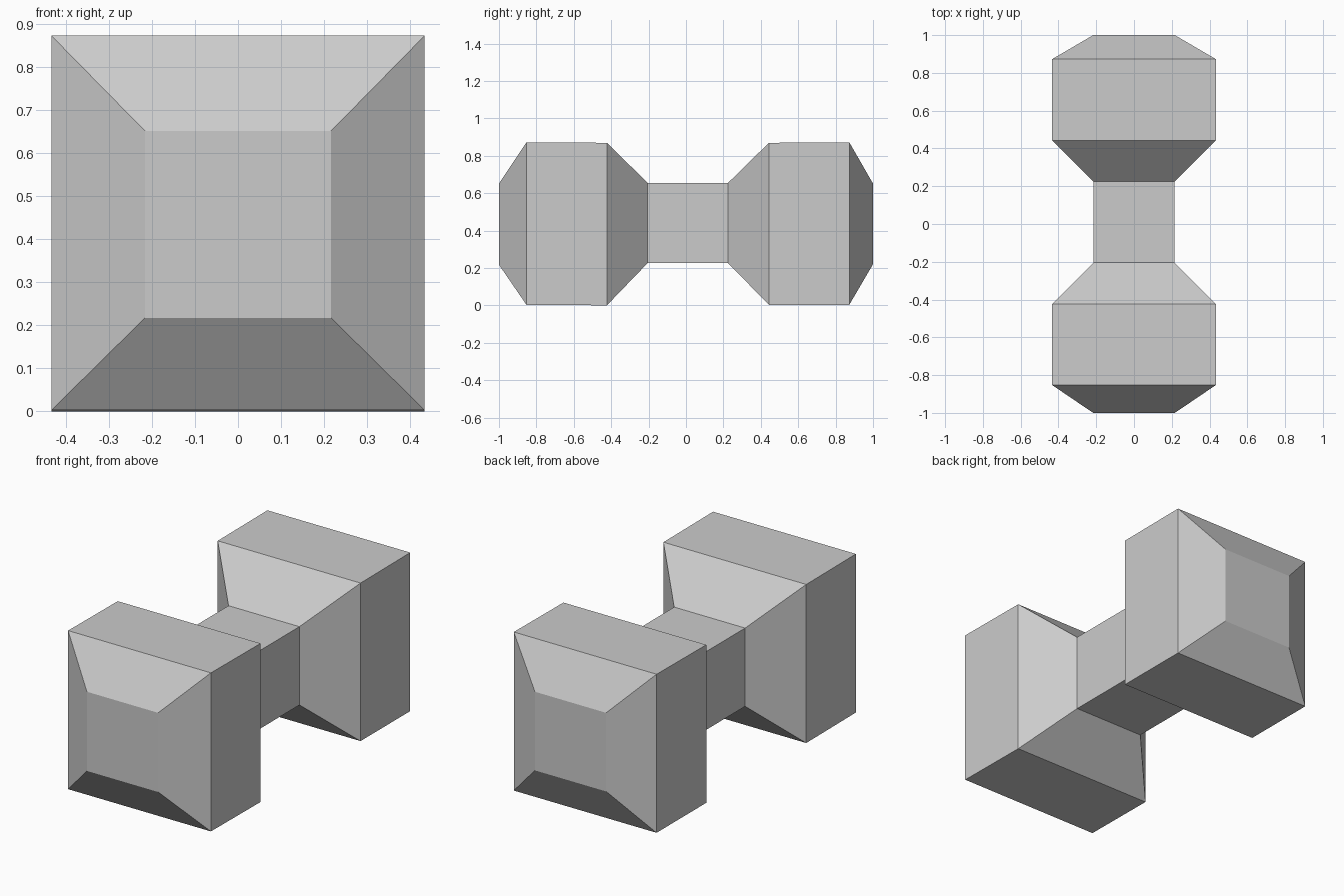
import bpy, bmesh

if "Cube" in bpy.data.objects:
    bpy.data.objects.remove(bpy.data.objects["Cube"])

# Square cross-sections along y: (y, half width, bottom z, top z)
SECTIONS = [
    (-1.0, 0.216, 0.217, 0.651),    # front end face
    (-0.853, 0.433, 0.003, 0.872),  # front weight
    (-0.423, 0.433, 0.0, 0.869),
    (-0.205, 0.215, 0.226, 0.655),  # handle
    (0.225, 0.215, 0.226, 0.655),
    (0.443, 0.433, 0.003, 0.869),   # back weight
    (0.873, 0.433, 0.003, 0.872),
    (1.0, 0.216, 0.22, 0.651),      # back end face
]


def loft(name, sections):
    """Bridge the rectangular sections and cap both ends."""
    bm = bmesh.new()
    rings = [[bm.verts.new(p) for p in ((-w, y, lo), (w, y, lo), (w, y, hi), (-w, y, hi))]
             for y, w, lo, hi in sections]
    for a, b in zip(rings, rings[1:]):
        for i in range(4):
            j = (i + 1) % 4
            bm.faces.new((a[i], a[j], b[j], b[i]))
    bm.faces.new(rings[0])
    bm.faces.new(rings[-1])
    bmesh.ops.recalc_face_normals(bm, faces=bm.faces)
    mesh = bpy.data.meshes.new(name)
    bm.to_mesh(mesh)
    bm.free()
    obj = bpy.data.objects.new(name, mesh)
    bpy.context.collection.objects.link(obj)
    return obj


# One continuous body: two chamfered weights joined by a square handle
loft("dumbbell", SECTIONS)
